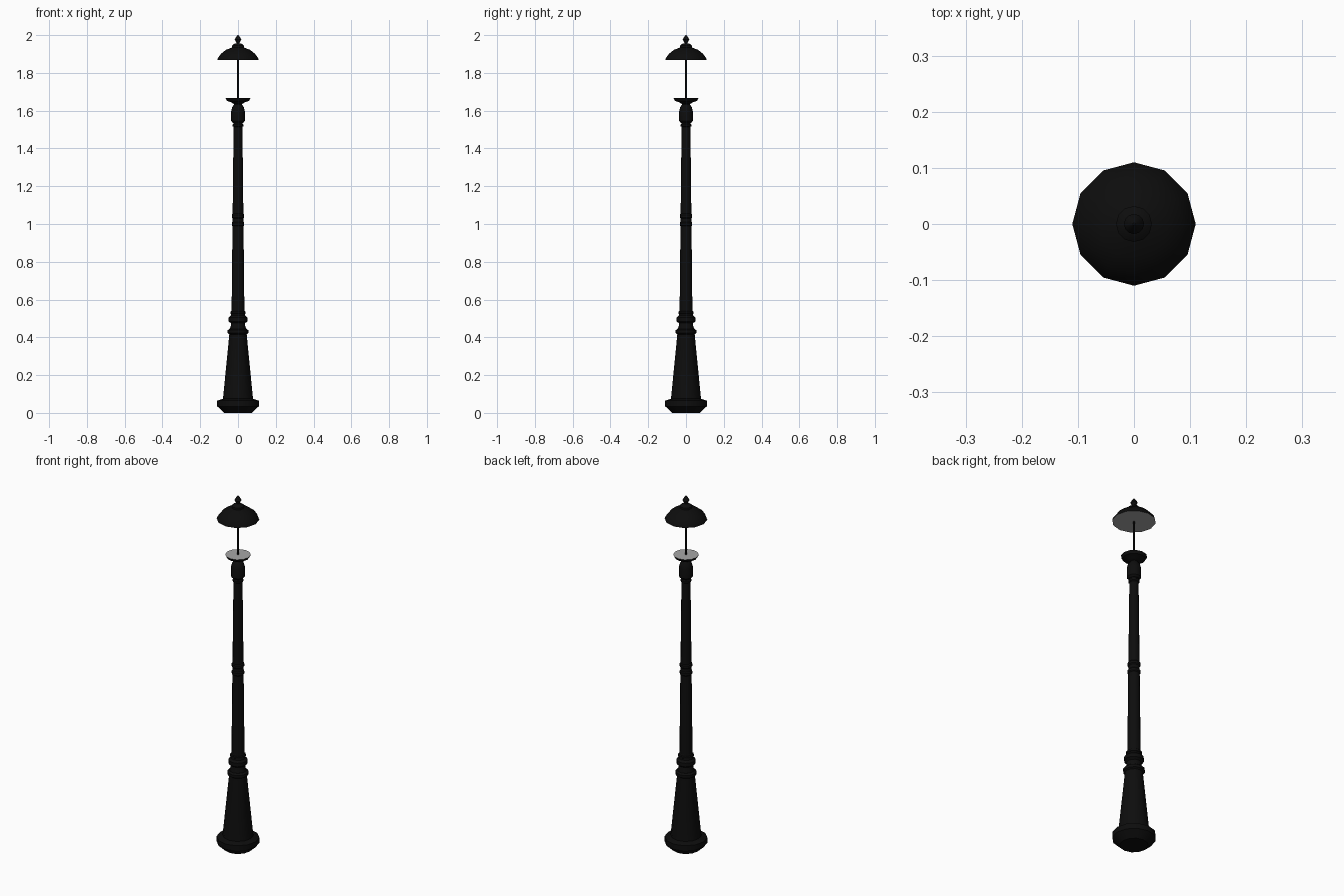
import bpy, bmesh, math

if "Cube" in bpy.data.objects:
    bpy.data.objects.remove(bpy.data.objects["Cube"])

SIDES = 12


def material(name, rgb):
    m = bpy.data.materials.new(name)
    m.diffuse_color = (*rgb, 1)
    m.use_nodes = True
    m.node_tree.nodes["Principled BSDF"].inputs["Base Color"].default_value = m.diffuse_color
    return m


BLACK = material("black iron", (0.004, 0.004, 0.004))
GREY = material("pale grey", (0.38, 0.38, 0.38))


def lathe(name, profile, bottom=None, top=None, sides=SIDES):
    """Spin (radius, z) points, listed bottom to top; cap colours are optional."""
    bm = bmesh.new()
    rings = []
    for r, z in profile:
        rings.append([bm.verts.new((r * math.cos(2 * math.pi * i / sides),
                                    r * math.sin(2 * math.pi * i / sides), z))
                      for i in range(sides)])
    for lo, hi in zip(rings, rings[1:]):
        for i in range(sides):
            j = (i + 1) % sides
            bm.faces.new((lo[i], lo[j], hi[j], hi[i]))
    caps = [(bm.faces.new(rings[0][::-1]), bottom), (bm.faces.new(rings[-1]), top)]
    for face, mat in caps:
        face.material_index = 1 if mat else 0
    mesh = bpy.data.meshes.new(name)
    bm.to_mesh(mesh)
    bm.free()
    mesh.materials.append(BLACK)
    mesh.materials.append(GREY)
    ob = bpy.data.objects.new(name, mesh)
    bpy.context.collection.objects.link(ob)
    bpy.context.view_layer.objects.active = ob
    ob.select_set(True)
    bpy.ops.object.shade_smooth_by_angle(angle=math.radians(35))
    ob.select_set(False)
    return ob


def collar(name, z, height, outer, inner):
    """Rounded ring around the post."""
    h = height / 2
    lathe(name, [(inner, z - h), (outer, z - h * 0.5), (outer, z + h * 0.5), (inner, z + h)])


# Foot and tapered pedestal
lathe("foot", [(0.072, 0), (0.11, 0.035), (0.11, 0.065), (0.08, 0.075)])
lathe("pedestal", [(0.08, 0.07), (0.046, 0.415), (0.046, 0.44), (0.038, 0.46),
                   (0.038, 0.53), (0.034, 0.545)])
collar("pedestal_collar", 0.43, 0.03, 0.055, 0.045)
collar("lower_collar", 0.495, 0.04, 0.05, 0.038)
collar("shaft_foot_ring", 0.53, 0.02, 0.041, 0.034)

# Shaft with rings
lathe("shaft", [(0.034, 0.53), (0.029, 1.0), (0.023, 1.55)])
for i, z in enumerate((1.0, 1.042)):
    collar(f"middle_ring_{i + 1}", z, 0.026, 0.033, 0.028)
collar("upper_ring", 1.522, 0.018, 0.028, 0.023)

# Capital and lamp dish
lathe("capital", [(0.027, 1.535), (0.036, 1.545), (0.036, 1.598), (0.030, 1.62),
                  (0.020, 1.633), (0.020, 1.64)])
lathe("lamp_dish", [(0.018, 1.633), (0.034, 1.643), (0.058, 1.652), (0.066, 1.667)], top=GREY)

# Thin rod holding the lamp cap
lathe("lamp_rod", [(0.005, 1.66), (0.005, 1.88)], sides=8)

# Domed cap and finial
lathe("lamp_cap", [(0.11, 1.868), (0.106, 1.88), (0.088, 1.903), (0.062, 1.923),
                   (0.032, 1.934), (0.032, 1.945), (0.022, 1.953), (0.008, 1.957)], bottom=GREY)
lathe("finial", [(0.008, 1.95), (0.008, 1.96), (0.018, 1.976), (0.012, 1.988), (0.002, 2.0)])
